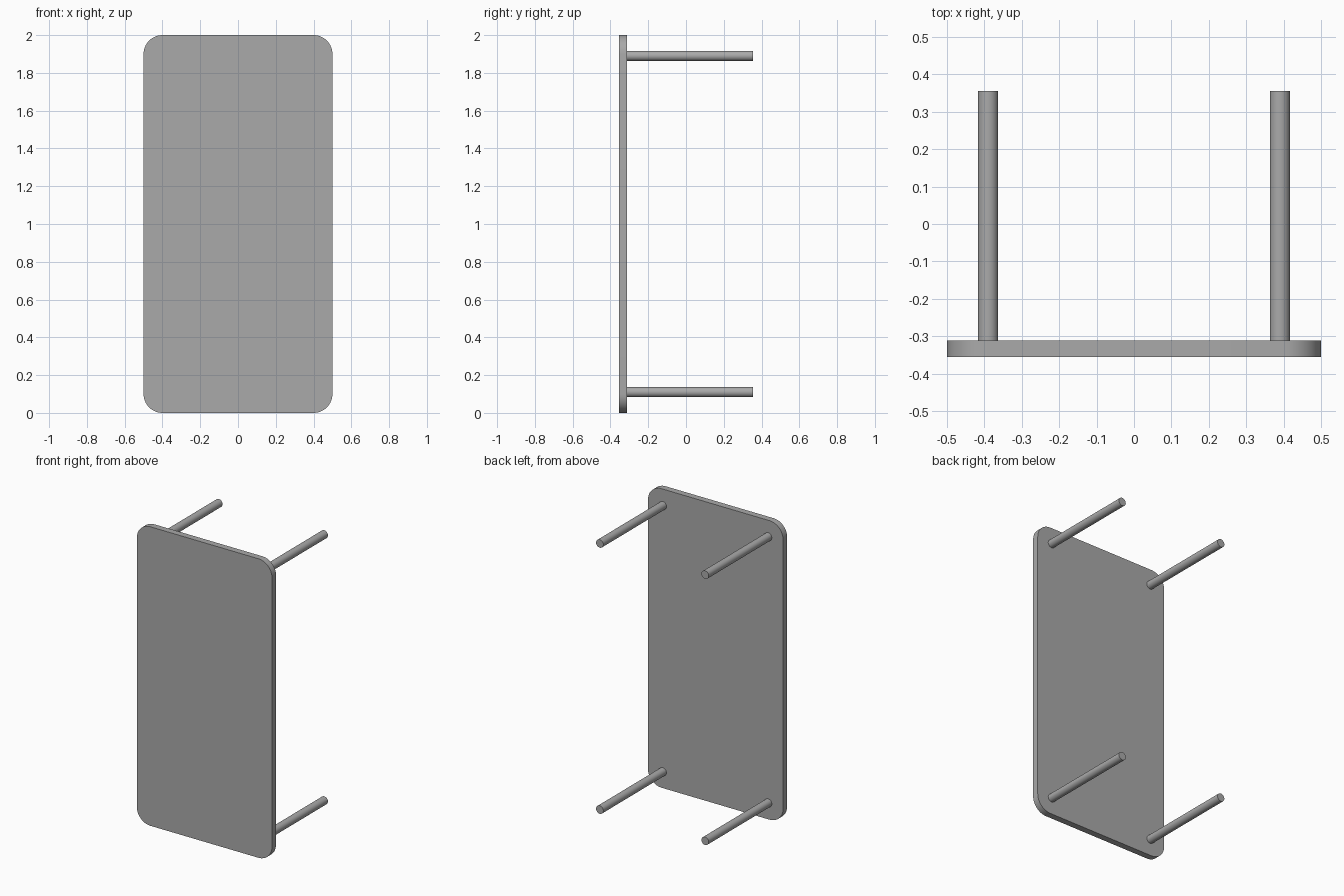
import bpy
from math import sin, cos, pi

cube = bpy.data.objects.get("Cube")
if cube:
    bpy.data.objects.remove(cube, do_unlink=True)

FRONT, BACK, LEG_END = -0.355, -0.312, 0.355
HALF_W, HEIGHT, CORNER = 0.5, 2.0, 0.1

# Single grey finish
grey = bpy.data.materials.new("plain grey")
grey.use_nodes = True
colour = (0.4, 0.4, 0.4, 1)
grey.diffuse_color = colour
grey.node_tree.nodes["Principled BSDF"].inputs["Base Color"].default_value = colour


def finish(obj):
    obj.data.materials.append(grey)
    bpy.ops.object.select_all(action="DESELECT")
    obj.select_set(True)
    bpy.context.view_layer.objects.active = obj
    bpy.ops.object.shade_smooth_by_angle(angle=pi / 6)


# Rounded rectangular top, standing upright
STEPS = 12
outline = []
for quarter, (sx, sz) in enumerate([(1, 1), (-1, 1), (-1, -1), (1, -1)]):
    for i in range(STEPS + 1):
        a = (quarter + i / STEPS) * pi / 2
        outline.append((sx * (HALF_W - CORNER) + CORNER * cos(a),
                        HEIGHT / 2 + sz * (HEIGHT / 2 - CORNER) + CORNER * sin(a)))
n = len(outline)
verts = [(x, y, z) for y in (FRONT, BACK) for x, z in outline]
faces = [tuple(range(n)), tuple(reversed(range(n, 2 * n)))]
faces += [(i, i + n, (i + 1) % n + n, (i + 1) % n) for i in range(n)]
mesh = bpy.data.meshes.new("table_top")
mesh.from_pydata(verts, [], faces)
top = bpy.data.objects.new("table_top", mesh)
bpy.context.collection.objects.link(top)
finish(top)

# Four round legs reaching backwards
for side, x in (("right", -0.39), ("left", 0.39)):
    for level, z in (("lower", 0.11), ("upper", 1.89)):
        bpy.ops.mesh.primitive_cylinder_add(
            vertices=32, radius=0.027, depth=LEG_END - BACK,
            location=(x, (LEG_END + BACK) / 2, z), rotation=(pi / 2, 0, 0))
        leg = bpy.context.object
        leg.name = f"{level}_{side}_leg"
        finish(leg)
